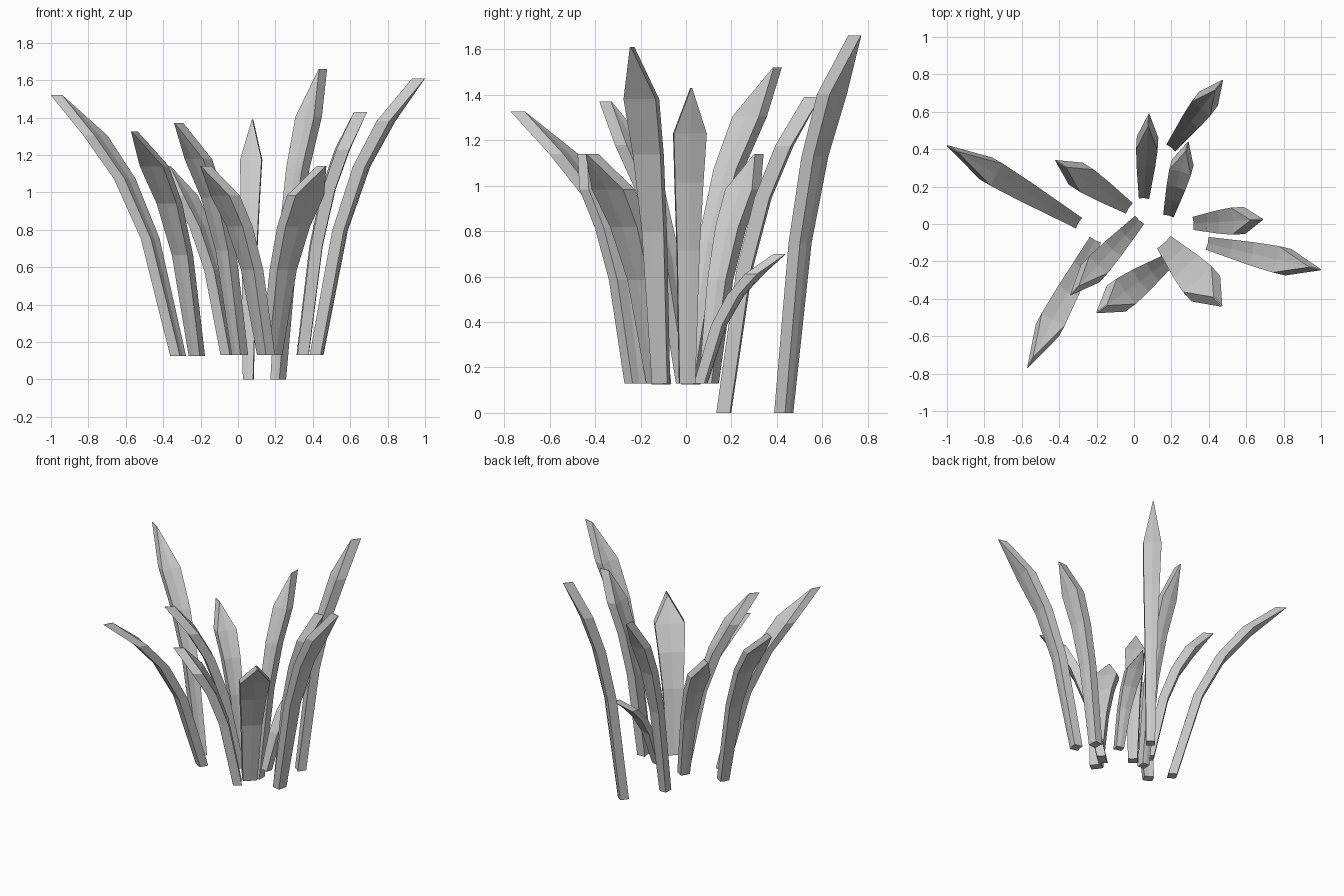
import bpy, bmesh
from mathutils import Vector

if "Cube" in bpy.data.objects:
    bpy.data.objects.remove(bpy.data.objects["Cube"])

# horizontal progress, vertical progress, width factor and thickness factor of each ring
RINGS = [(0, 0, .48, .86), (.23, .45, .68, .9), (.44, .68, .86, .95), (.68, .845, 1, 1), (1, 1, .03, 1)]

# base centre (x, y, z), tip (x, y, z), full width, thickness
LEAVES = [
    ((-.32, .02, .125), (-1.0, .42, 1.52), .135, .07),
    ((-.05, .10, .13), (-.42, .34, 1.14), .14, .07),
    ((-.22, -.11, .125), (-.57, -.77, 1.325), .14, .07),
    ((.01, .00, .13), (-.34, -.38, 1.37), .135, .07),
    ((.15, -.22, .13), (-.20, -.475, 1.14), .17, .07),
    ((.18, -.12, .13), (.47, -.44, 1.14), .205, .07),
    ((.42, -.11, .13), (1.0, -.245, 1.61), .145, .07),
    ((.345, .005, .13), (.69, .025, 1.43), .145, .07),
    ((.19, .065, .13), (.29, .44, .70), .12, .055),
    ((.055, .165, 0), (.08, .59, 1.39), .115, .07),
    ((.215, .43, 0), (.475, .77, 1.66), .125, .07),
]


def leaf(name, base, tip, width, thick):
    base, tip = Vector(base), Vector(tip)
    out = Vector((tip.x - base.x, tip.y - base.y, 0)).normalized()
    side = Vector((-out.y, out.x, 0))
    tip = tip - out * thick / 2
    bm = bmesh.new()
    loops = []
    for h, v, w, k in RINGS:
        c = base.lerp(tip, h)
        c.z = base.z + (tip.z - base.z) * v
        hw, fold, t = width / 2 * w, .008 * w, thick / 2 * k
        # slightly folded blade section with a centre crease
        section = [(-hw, -t), (0, fold - t), (hw, -t), (hw, t), (0, t + fold), (-hw, t)]
        loops.append([bm.verts.new(c + side * s + out * o) for s, o in section])
    for a, b in zip(loops, loops[1:]):
        for i in range(6):
            j = (i + 1) % 6
            bm.faces.new((a[i], a[j], b[j], b[i]))
    # end caps
    for ring in (loops[0], loops[-1]):
        bm.faces.new((ring[0], ring[1], ring[4], ring[5]))
        bm.faces.new((ring[1], ring[2], ring[3], ring[4]))
    bmesh.ops.recalc_face_normals(bm, faces=bm.faces)
    mesh = bpy.data.meshes.new(name)
    bm.to_mesh(mesh)
    bm.free()
    bpy.context.collection.objects.link(bpy.data.objects.new(name, mesh))


for n, spec in enumerate(LEAVES, 1):
    leaf(f"leaf_{n}", *spec)
